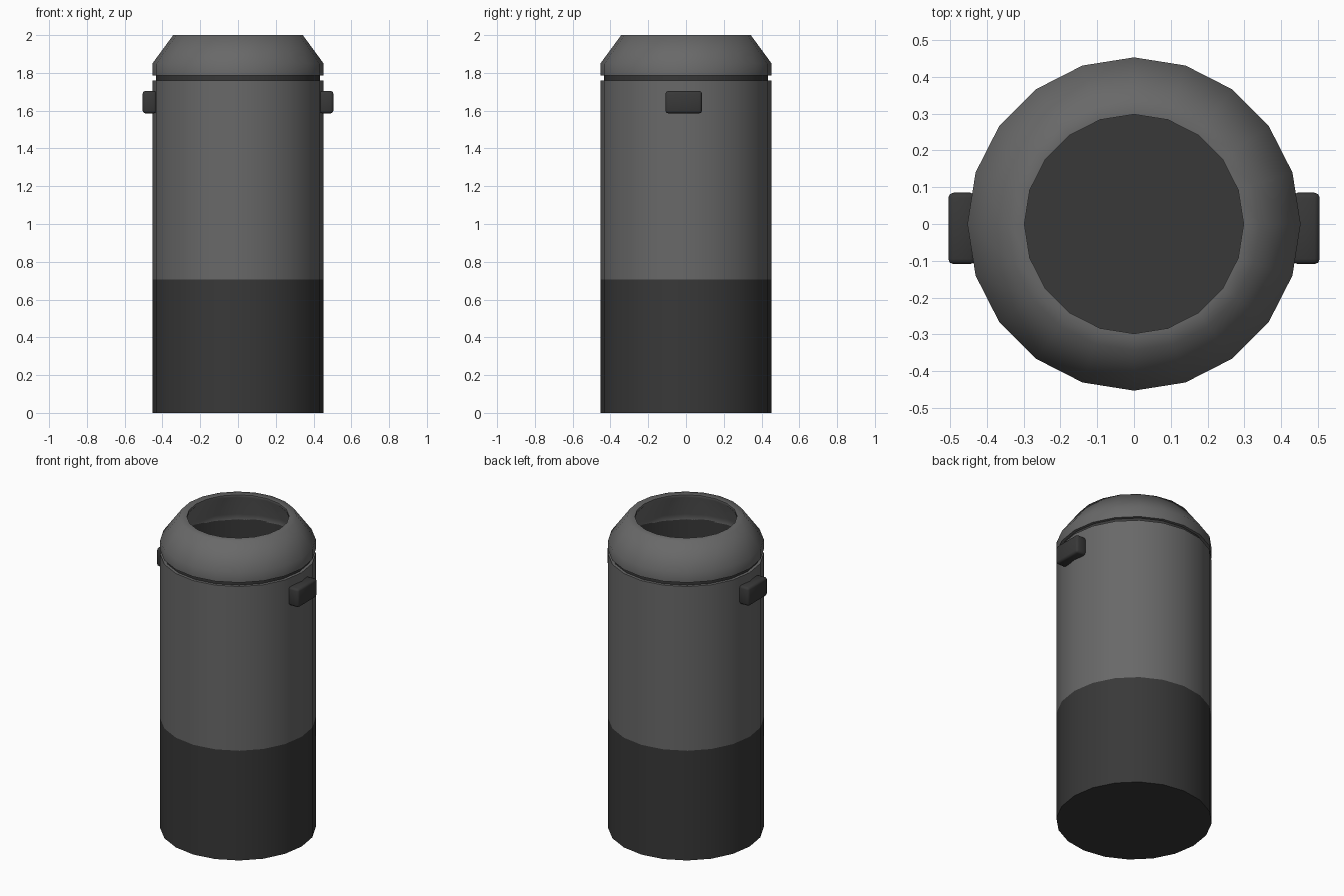
import bpy, bmesh, math
from mathutils import Matrix

if "Cube" in bpy.data.objects:
    bpy.data.objects.remove(bpy.data.objects["Cube"])

SIDES = 20


def material(name, v):
    m = bpy.data.materials.new(name)
    m.diffuse_color = (v, v, v, 1)
    m.use_nodes = True
    m.node_tree.nodes["Principled BSDF"].inputs["Base Color"].default_value = m.diffuse_color
    return m


grey = material("grey_metal", 0.14)
dark = material("dark_metal", 0.04)


def finish(name, bm, mat, angle):
    mesh = bpy.data.meshes.new(name)
    bm.to_mesh(mesh)
    bm.free()
    mesh.materials.append(mat)
    obj = bpy.data.objects.new(name, mesh)
    bpy.context.collection.objects.link(obj)
    bpy.ops.object.select_all(action='DESELECT')
    obj.select_set(True)
    bpy.context.view_layer.objects.active = obj
    bpy.ops.object.shade_smooth_by_angle(angle=math.radians(angle))
    return obj


def lathe(name, profile, mat, closed=False):
    """Turn a (radius, z) profile; order runs up the outside, down the inside."""
    bm = bmesh.new()
    rings = []
    for r, z in profile:
        if r == 0:
            rings.append([bm.verts.new((0, 0, z))] * SIDES)
        else:
            angles = [2 * math.pi * i / SIDES for i in range(SIDES)]
            rings.append([bm.verts.new((r * math.cos(a), r * math.sin(a), z)) for a in angles])
    pairs = list(zip(rings, rings[1:]))
    if closed:
        pairs.append((rings[-1], rings[0]))
    for lo, hi in pairs:
        for i in range(SIDES):
            j = (i + 1) % SIDES
            quad = [lo[i], lo[j], hi[j], hi[i]]
            bm.faces.new(list(dict.fromkeys(quad)))
    return finish(name, bm, mat, 60)


# Dark lower band with the underside
lathe("lower_band", [(0, 0), (0.453, 0), (0.453, 0.705)], dark)

# Grey upper body wall and its top ledge
lathe("upper_body", [(0.453, 0.705), (0.453, 1.76), (0.43, 1.76)], grey)

# Dark liner: shows as the groove under the lid and as the hollow inside
lathe("inner_liner", [(0.435, 1.76), (0.435, 1.79), (0.42, 1.79), (0.42, 0.05), (0, 0.05)], dark)

# Tapered lid ring with the round opening
lathe("lid", [(0.42, 1.785), (0.453, 1.785), (0.453, 1.85), (0.343, 2.0),
              (0.298, 2.0), (0.298, 1.985), (0.42, 1.82)], grey, closed=True)

# Rounded side handles
for side, sx in (("left", -1), ("right", 1)):
    bm = bmesh.new()
    bmesh.ops.create_cube(bm, size=1, matrix=Matrix.Translation((sx * 0.468, -0.012, 1.645))
                          @ Matrix.Diagonal((0.074, 0.194, 0.118, 1)))
    bmesh.ops.bevel(bm, geom=bm.edges[:], offset=0.014, segments=2, profile=0.5, affect='EDGES')
    finish(side + "_handle", bm, dark, 50)
